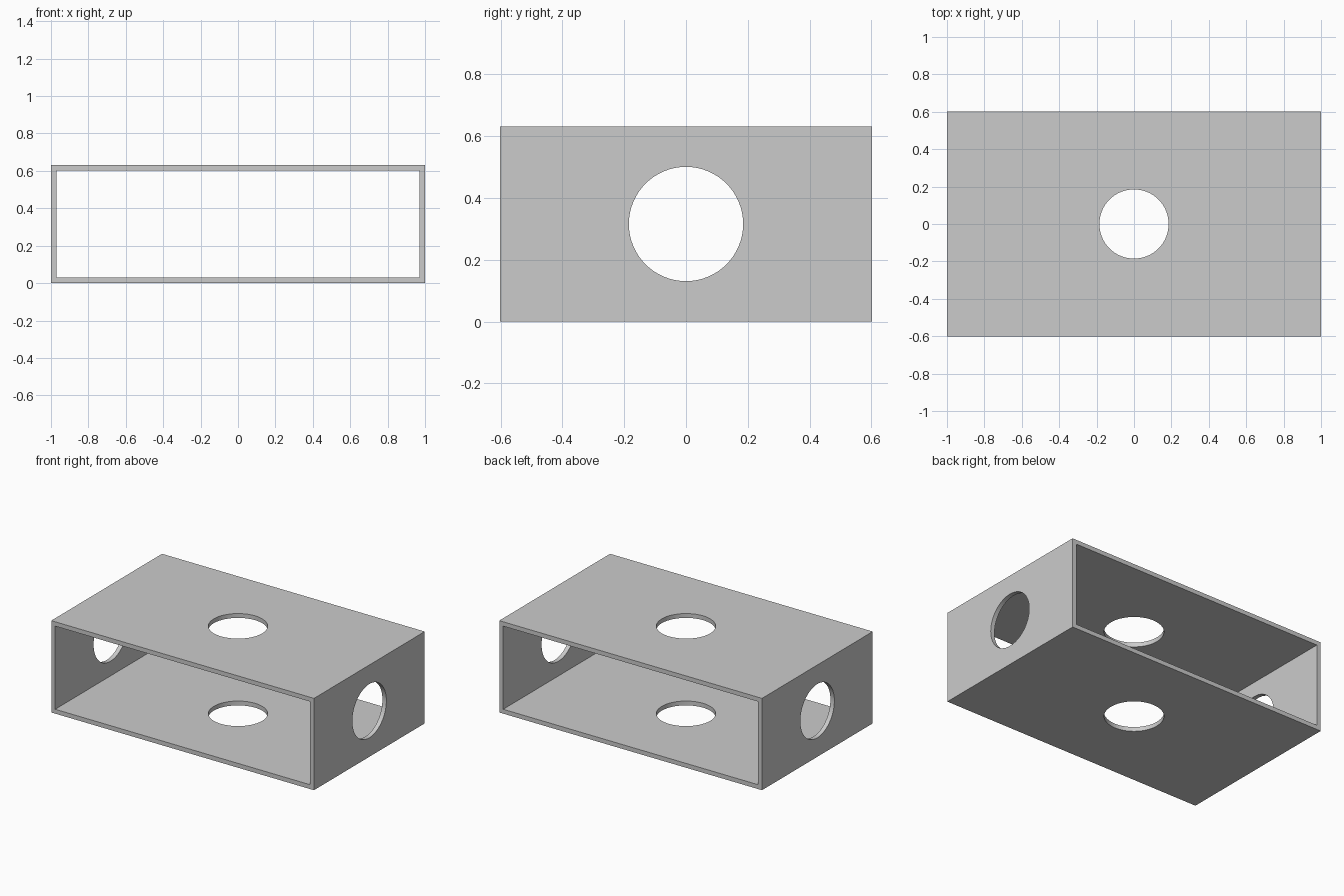
import bpy
import math

cube = bpy.data.objects.get("Cube")
if cube:
    bpy.data.objects.remove(cube, do_unlink=True)

WIDTH, DEPTH, HEIGHT, WALL, HOLE_RADIUS = 2.0, 1.204, 0.632, 0.03, 0.185

# Plain grey finish
grey = bpy.data.materials.new("plain grey")
grey.use_nodes = True
colour = (0.6, 0.6, 0.6, 1)
grey.diffuse_color = colour
grey.node_tree.nodes["Principled BSDF"].inputs["Base Color"].default_value = colour


def block(name, size):
    bpy.ops.mesh.primitive_cube_add(size=1, location=(0, 0, HEIGHT / 2))
    obj = bpy.context.object
    obj.name = name
    obj.scale = size
    bpy.ops.object.transform_apply(location=False, rotation=False, scale=True)
    obj.data.materials.append(grey)
    return obj


def drill(name, length, rotation):
    bpy.ops.mesh.primitive_cylinder_add(
        vertices=64, radius=HOLE_RADIUS, depth=length,
        location=(0, 0, HEIGHT / 2), rotation=rotation)
    obj = bpy.context.object
    obj.name = name
    obj.data.materials.append(grey)
    return obj


# Sleeve open at front and back, with round holes through all four walls
sleeve = block("open_sleeve", (WIDTH, DEPTH, HEIGHT))
cutters = [
    block("cavity_cutter", (WIDTH - 2 * WALL, DEPTH * 2, HEIGHT - 2 * WALL)),
    drill("vertical_hole_cutter", HEIGHT * 2, (0, 0, 0)),
    drill("side_hole_cutter", WIDTH * 2, (0, math.pi / 2, 0)),
]
bpy.ops.object.select_all(action="DESELECT")
bpy.context.view_layer.objects.active = sleeve
sleeve.select_set(True)
for cutter in cutters:
    cut = sleeve.modifiers.new(cutter.name, "BOOLEAN")
    cut.operation = "DIFFERENCE"
    cut.solver = "EXACT"
    cut.object = cutter
    bpy.ops.object.modifier_apply(modifier=cut.name)
for cutter in cutters:
    bpy.data.objects.remove(cutter, do_unlink=True)

# Smooth hole rims, crisp box edges
bpy.ops.object.shade_smooth_by_angle(angle=math.radians(30))
